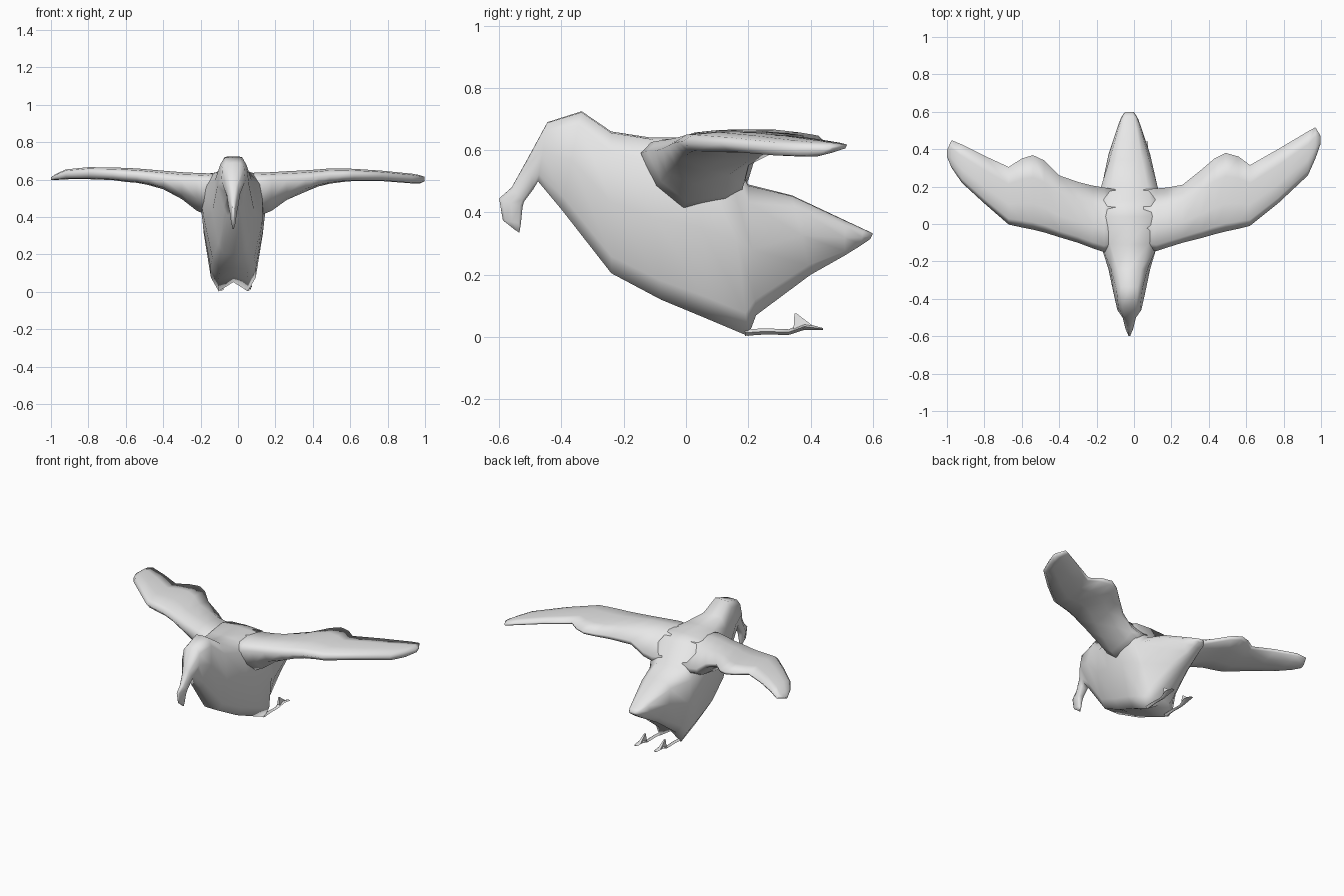
import bpy, bmesh
from mathutils import Vector

cube = bpy.data.objects.get("Cube")
if cube:
    bpy.data.objects.remove(cube, do_unlink=True)

grey = bpy.data.materials.new("plain grey")
grey.diffuse_color = (0.8, 0.8, 0.8, 1)
grey.use_nodes = True
grey.node_tree.nodes["Principled BSDF"].inputs["Base Color"].default_value = (0.8, 0.8, 0.8, 1)

CX = -0.025  # the body sits slightly off the centre line


def loft(name, rings, angle=2.0):
    """Skin a closed surface over rings that have equal point counts."""
    bm = bmesh.new()
    rows = [[bm.verts.new(p) for p in ring] for ring in rings]
    n = len(rows[0])
    for a, b in zip(rows, rows[1:]):
        for i in range(n):
            j = (i + 1) % n
            bm.faces.new((a[i], a[j], b[j], b[i]))
    bm.faces.new(rows[0])
    bm.faces.new(rows[-1])
    bmesh.ops.recalc_face_normals(bm, faces=bm.faces[:])
    mesh = bpy.data.meshes.new(name)
    bm.to_mesh(mesh)
    bm.free()
    mesh.materials.append(grey)
    obj = bpy.data.objects.new(name, mesh)
    bpy.context.collection.objects.link(obj)
    bpy.ops.object.select_all(action='DESELECT')
    obj.select_set(True)
    bpy.context.view_layer.objects.active = obj
    bpy.ops.object.shade_smooth_by_angle(angle=angle)


def body_ring(yt, zt, yb, zb, wt, wm, wb, notch=0.0):
    """Mirrored cross-section between a top point and a bottom point."""
    half = [(wt * 0.65, 0.01), (wt, 0.14), (wm, 0.5), (wb, 0.88), (wb * 0.65, 1.0)]
    prof = [(0, 0)] + half + [(0, 1 - notch)] + [(-w, t) for w, t in reversed(half)]
    return [Vector((CX + w, yt + (yb - yt) * t, zt + (zb - zt) * t)) for w, t in prof]


# Beak, head, trunk and tail in one skin: y top, z top, y bottom, z bottom, widths
loft("body", [body_ring(*r) for r in (
    (-0.550, 0.345, -0.535, 0.335, 0.003, 0.004, 0.003),
    (-0.588, 0.375, -0.530, 0.365, 0.006, 0.012, 0.010),
    (-0.600, 0.445, -0.525, 0.415, 0.008, 0.020, 0.018),
    (-0.560, 0.480, -0.520, 0.435, 0.014, 0.026, 0.020),
    (-0.510, 0.570, -0.490, 0.475, 0.024, 0.036, 0.026),
    (-0.445, 0.690, -0.475, 0.500, 0.058, 0.064, 0.034),
    (-0.335, 0.725, -0.400, 0.410, 0.070, 0.085, 0.050),
    (-0.240, 0.660, -0.240, 0.205, 0.098, 0.112, 0.080),
    (-0.110, 0.640, -0.080, 0.120, 0.155, 0.155, 0.112, 0.02),
    (0.040, 0.642, 0.060, 0.062, 0.185, 0.162, 0.122, 0.04),
    (0.125, 0.620, 0.200, 0.003, 0.175, 0.158, 0.120, 0.08),
    (0.200, 0.490, 0.225, 0.070, 0.150, 0.145, 0.095, 0.04),
    (0.340, 0.455, 0.400, 0.200, 0.105, 0.112, 0.065),
    (0.510, 0.375, 0.510, 0.262, 0.058, 0.066, 0.040),
    (0.570, 0.347, 0.560, 0.293, 0.040, 0.046, 0.030),
    (0.600, 0.333, 0.592, 0.315, 0.022, 0.026, 0.018),
)])


def wing_ring(x, yf, yb, zt, zb):
    """Aerofoil section; deep root sections slope down at the back and taper to a keel."""
    c, h = yb - yf, zt - zb
    r = min(max((h - 0.08) / 0.13, 0), 1)
    prof = [(0, 0.55 + 0.25 * r), (0.1, 0.88 + 0.07 * r), (0.35, 1), (0.7, 0.98 - 0.02 * r),
            (1, 0.85 - 0.4 * r), (0.97, 0.6 - 0.3 * r), (0.7 + 0.1 * r, 0.3 - 0.15 * r),
            (0.4, 0.04), (0.1 + 0.04 * r, 0.1 + 0.25 * r)]
    return [Vector((x, yf + c * u, zb + h * v)) for u, v in prof]


# Wings: x, front y, back y, top z, bottom z; the two differ a little
left = [(0.05, -0.13, 0.185, 0.636, 0.42), (0.12, -0.145, 0.19, 0.638, 0.40),
        (0.18, -0.125, 0.195, 0.640, 0.425), (0.26, -0.100, 0.21, 0.645, 0.485),
        (0.36, -0.075, 0.29, 0.650, 0.53), (0.43, -0.055, 0.35, 0.655, 0.56),
        (0.49, -0.040, 0.38, 0.660, 0.575), (0.56, -0.025, 0.36, 0.660, 0.585),
        (0.62, -0.010, 0.315, 0.658, 0.59), (0.77, 0.110, 0.40, 0.648, 0.59),
        (0.93, 0.260, 0.495, 0.632, 0.578), (0.97, 0.350, 0.517, 0.625, 0.577),
        (0.998, 0.430, 0.470, 0.615, 0.590)]
right = [(-0.10, -0.13, 0.185, 0.634, 0.42), (-0.16, -0.150, 0.195, 0.634, 0.40),
         (-0.22, -0.130, 0.205, 0.636, 0.425), (-0.30, -0.100, 0.225, 0.640, 0.49),
         (-0.40, -0.070, 0.26, 0.648, 0.545), (-0.48, -0.045, 0.34, 0.655, 0.568),
         (-0.54, -0.030, 0.368, 0.660, 0.58), (-0.60, -0.018, 0.35, 0.663, 0.585),
         (-0.67, -0.003, 0.305, 0.665, 0.595), (-0.80, 0.110, 0.365, 0.667, 0.60),
         (-0.92, 0.220, 0.425, 0.655, 0.60), (-0.975, 0.300, 0.448, 0.630, 0.597),
         (-1.0, 0.360, 0.395, 0.612, 0.598)]
for name, table in (("left_wing", left), ("right_wing", right)):
    loft(name, [wing_ring(*s) for s in table])


def foot_ring(x, y, z, w, h):
    return [Vector((x + a * w, y, z + b * h)) for a, b in ((-1, 0), (0, 1), (1, 0), (0, -1))]


# Trailing feet, each a thin leg with a toe and an upturned spur
for side, x in (("left", 0.055), ("right", -0.09)):
    loft(side + "_foot", [foot_ring(x + dx, y, z, w, h) for dx, y, z, w, h in (
        (0, 0.19, 0.014, 0.014, 0.010), (0, 0.25, 0.018, 0.013, 0.010),
        (0, 0.33, 0.016, 0.012, 0.009), (0, 0.38, 0.034, 0.020, 0.011),
        (0.008, 0.44, 0.026, 0.012, 0.003))], 1.1)
    loft(side + "_spur", [
        [Vector((x + a, y, z)) for a, y, z in ((-0.010, 0.345, 0.02), (0.010, 0.345, 0.02),
                                               (0.010, 0.41, 0.034), (-0.010, 0.41, 0.034))],
        [Vector((x + a, y, 0.075)) for a, y in ((-0.004, 0.348), (0.004, 0.348),
                                                (0.004, 0.356), (-0.004, 0.356))]], 1.1)
